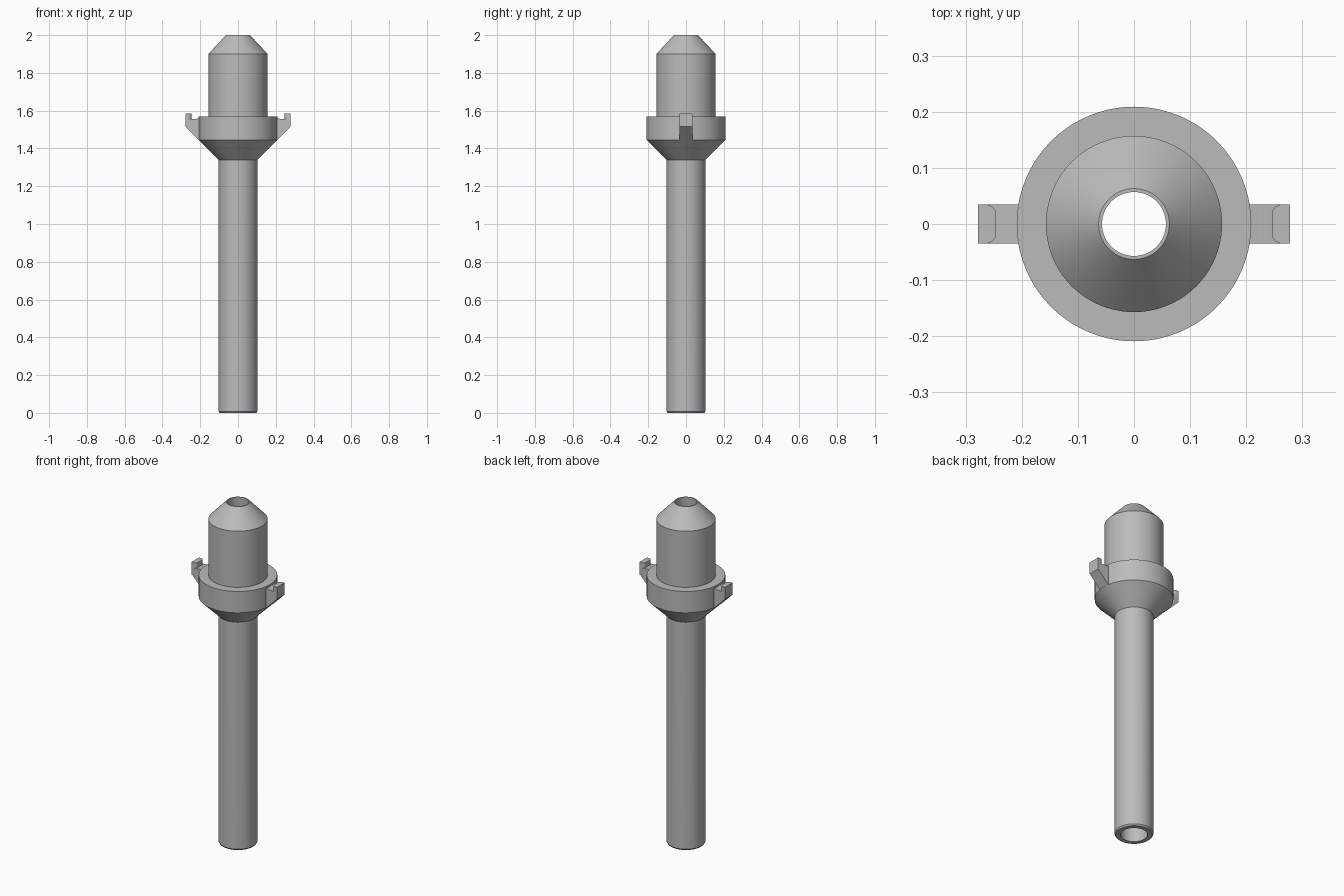
import bpy
import bmesh
from math import radians, pi
from mathutils import Matrix

cube = bpy.data.objects.get("Cube")
if cube:
    bpy.data.objects.remove(cube, do_unlink=True)

grey = bpy.data.materials.new("plain grey")
grey.use_nodes = True
colour = (0.5, 0.5, 0.5, 1)
grey.diffuse_color = colour
grey.node_tree.nodes["Principled BSDF"].inputs["Base Color"].default_value = colour


def make(name, bm):
    bmesh.ops.recalc_face_normals(bm, faces=bm.faces)
    mesh = bpy.data.meshes.new(name)
    bm.to_mesh(mesh)
    bm.free()
    mesh.materials.append(grey)
    ob = bpy.data.objects.new(name, mesh)
    bpy.context.collection.objects.link(ob)
    return ob


def select_only(ob):
    bpy.ops.object.select_all(action='DESELECT')
    ob.select_set(True)
    bpy.context.view_layer.objects.active = ob


def lathe(name, profile, steps=80):
    """Revolve a closed (radius, height) outline about z."""
    bm = bmesh.new()
    verts = [bm.verts.new((r, 0, z)) for r, z in profile]
    edges = [bm.edges.new((a, b)) for a, b in zip(verts, verts[1:] + verts[:1])]
    bmesh.ops.spin(bm, geom=verts + edges, cent=(0, 0, 0), axis=(0, 0, 1),
                   angle=2 * pi, steps=steps)
    bmesh.ops.remove_doubles(bm, verts=bm.verts, dist=0.0001)
    return make(name, bm)


def prism(name, outline, half_width, side):
    """Extrude an (x, z) outline along y, on the chosen side."""
    bm = bmesh.new()
    face = bm.faces.new([bm.verts.new((side * x, -half_width, z)) for x, z in outline])
    grown = bmesh.ops.extrude_face_region(bm, geom=[face])["geom"]
    moved = [v for v in grown if isinstance(v, bmesh.types.BMVert)]
    bmesh.ops.translate(bm, verts=moved, vec=(0, 2 * half_width, 0))
    return make(name, bm)


# Hollow body: tube, flared collar, cap and tapered nose
body = lathe("hollow_body", [
    (0.072, 0), (0.097, 0), (0.103, 0.008), (0.103, 1.34), (0.209, 1.445),
    (0.209, 1.57), (0.157, 1.57), (0.157, 1.9), (0.063, 2), (0.057, 2),
    (0.057, 1.9), (0.072, 1.86)])

# Cross holes through the tube, climbing in a spiral
for i in range(3):
    bm = bmesh.new()
    bmesh.ops.create_cone(bm, cap_ends=True, segments=32, radius1=0.037,
                          radius2=0.037, depth=0.4)
    turn = Matrix.Rotation(radians(-101 + 60 * i), 4, 'Z') @ Matrix.Rotation(pi / 2, 4, 'Y')
    bm.transform(Matrix.Translation((0, 0, 0.36 + 0.095 * i)) @ turn)
    cutter = make("hole_cutter", bm)
    cutter.hide_render = True
    cut = body.modifiers.new("cross hole", 'BOOLEAN')
    cut.operation = 'DIFFERENCE'
    cut.solver = 'EXACT'
    cut.object = cutter
    select_only(body)
    bpy.ops.object.modifier_apply(modifier=cut.name)
    bpy.data.objects.remove(cutter, do_unlink=True)
select_only(body)
bpy.ops.object.shade_smooth_by_angle(angle=radians(30))

# Hooked clips on both sides of the collar
for side, label in ((1, "left"), (-1, "right")):
    arm = prism(label + "_clip_arm", [
        (0.195, 1.445), (0.208, 1.445), (0.278, 1.515), (0.278, 1.545),
        (0.25, 1.556), (0.225, 1.556), (0.195, 1.562)], 0.035, side)

    # Upright lip with rounded inner corners
    bm = bmesh.new()
    plan = [(0.278, -0.035), (0.278, 0.035), (0.262, 0.035), (0.252, 0.031),
            (0.246, 0.022), (0.246, -0.022), (0.252, -0.031), (0.262, -0.035)]
    face = bm.faces.new([bm.verts.new((side * x, y, 1.54)) for x, y in plan])
    grown = bmesh.ops.extrude_face_region(bm, geom=[face])["geom"]
    top = [v for v in grown if isinstance(v, bmesh.types.BMVert)]
    bmesh.ops.translate(bm, verts=top, vec=(0, 0, 0.045))
    lip = make(label + "_clip_lip", bm)
    for part in (arm, lip):
        select_only(part)
        bpy.ops.object.shade_smooth_by_angle(angle=radians(35))
